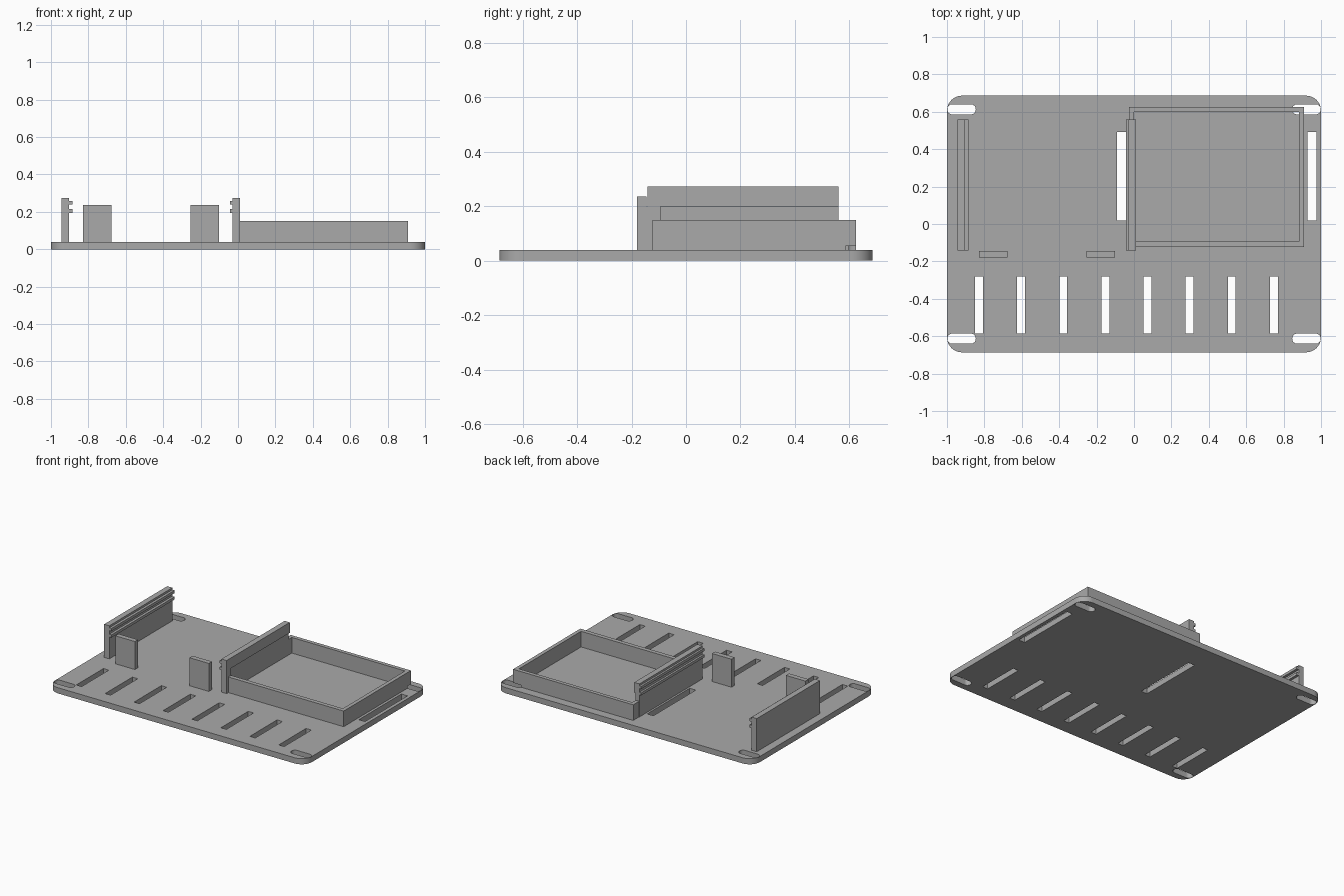
import bpy, bmesh, math

if "Cube" in bpy.data.objects:
    bpy.data.objects.remove(bpy.data.objects["Cube"], do_unlink=True)

grey = bpy.data.materials.new("plain grey")
grey.use_nodes = True
COLOUR = (0.4, 0.4, 0.4, 1)
grey.diffuse_color = COLOUR
grey.node_tree.nodes["Principled BSDF"].inputs["Base Color"].default_value = COLOUR

BASE_TOP = 0.04


def prism(name, outline, z0, z1):
    """Extrude a flat outline from z0 to z1."""
    bm = bmesh.new()
    face = bm.faces.new([bm.verts.new((x, y, z0)) for x, y in outline])
    new = bmesh.ops.extrude_face_region(bm, geom=[face])["geom"]
    bmesh.ops.translate(bm, vec=(0, 0, z1 - z0),
                        verts=[v for v in new if isinstance(v, bmesh.types.BMVert)])
    bmesh.ops.recalc_face_normals(bm, faces=bm.faces)
    mesh = bpy.data.meshes.new(name)
    bm.to_mesh(mesh)
    bm.free()
    mesh.materials.append(grey)
    obj = bpy.data.objects.new(name, mesh)
    bpy.context.collection.objects.link(obj)
    return obj


def rounded(x0, x1, y0, y1, r, steps=12):
    """Outline of a rectangle with rounded corners."""
    corners = [(x1 - r, y1 - r), (x0 + r, y1 - r), (x0 + r, y0 + r), (x1 - r, y0 + r)]
    points = []
    for i, (cx, cy) in enumerate(corners):
        for s in range(steps + 1):
            a = math.pi / 2 * (i + s / steps)
            points.append((cx + r * math.cos(a), cy + r * math.sin(a)))
    return points


def box(name, x0, x1, y0, y1, z0, z1):
    return prism(name, [(x0, y0), (x1, y0), (x1, y1), (x0, y1)], z0, z1)


def activate(obj):
    bpy.ops.object.select_all(action='DESELECT')
    obj.select_set(True)
    bpy.context.view_layer.objects.active = obj


def combine(obj, tool, operation='DIFFERENCE'):
    """Apply a boolean and drop the tool."""
    mod = obj.modifiers.new("boolean", 'BOOLEAN')
    mod.operation, mod.solver, mod.object = operation, 'EXACT', tool
    activate(obj)
    bpy.ops.object.modifier_apply(modifier=mod.name)
    bpy.data.objects.remove(tool, do_unlink=True)


def cut_box(obj, *size):
    combine(obj, box("cutter", *size))


# Base plate with rounded corners
plate = prism("base_plate", rounded(-1, 1, -0.686, 0.686, 0.08), 0, BASE_TOP)

# Row of ventilation slots along the front
for i in range(8):
    x = -0.829 + 0.2253 * i
    cut_box(plate, x - 0.021, x + 0.021, -0.585, -0.282, -0.1, 0.1)

# Two long strap slots beside the tray
for x in (-0.067, 0.951):
    cut_box(plate, x - 0.024, x + 0.024, 0.02, 0.493, -0.1, 0.1)

# Tray walls, open to the base plate
tray = box("tray", -0.027, 0.909, -0.123, 0.625, BASE_TOP, 0.15)
cut_box(tray, 0, 0.882, -0.093, 0.598, 0, 0.3)

# Rounded mounting slots at the four corners, the back one notching the tray
def corner_slot(sx, sy):
    x0, x1 = sorted((sx * 0.846, sx * 0.998))
    return prism("cutter", rounded(x0, x1, sy * 0.613 - 0.027, sy * 0.613 + 0.027, 0.0265),
                 -0.1, 0.055)

for sx in (-1, 1):
    for sy in (-1, 1):
        combine(plate, corner_slot(sx, sy))
combine(tray, corner_slot(1, 1))


# Upright rails with two small ridges each, facing one another
def rail(name, x0, x1, ridge0, ridge1):
    obj = box(name, x0, x1, -0.142, 0.56, BASE_TOP, 0.273)
    for z in (0.195, 0.24):
        combine(obj, box("ridge", ridge0, ridge1, -0.142, 0.56, z, z + 0.019), 'UNION')
    return obj

rail("right_rail", -0.943, -0.903, -0.92, -0.885)
middle_rail = rail("middle_rail", -0.029, 0.011, -0.043, -0.01)
cut_box(middle_rail, 0, 0.1, -0.093, 0.7, 0, 0.2)

# Front stop tabs
for name, x in (("right_tab", -0.753), ("middle_tab", -0.177)):
    box(name, x - 0.076, x + 0.076, -0.18, -0.145, BASE_TOP, 0.237)

activate(plate)
bpy.ops.object.shade_smooth_by_angle(angle=math.radians(30))
